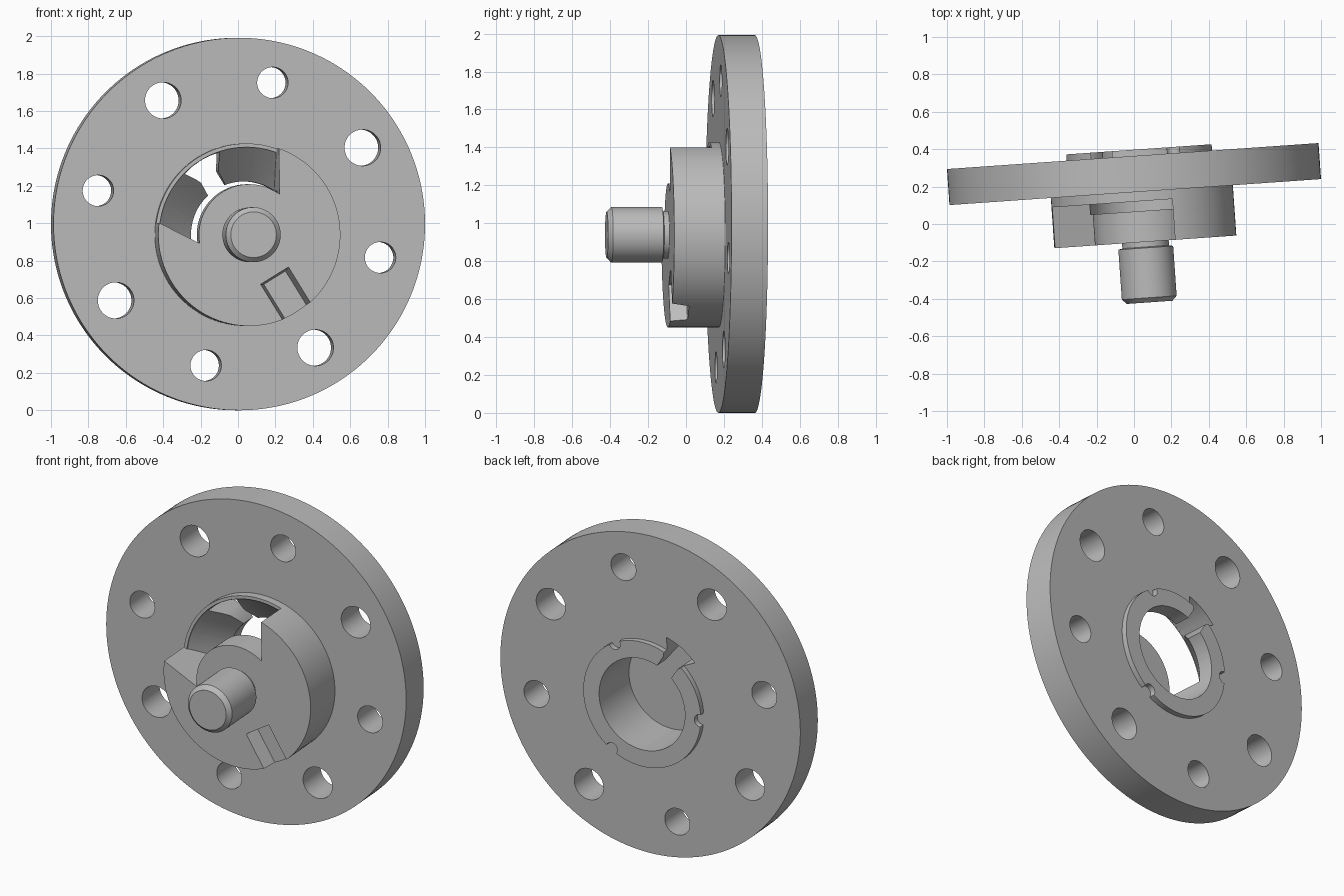
import bpy, bmesh, math
from mathutils import Matrix

if "Cube" in bpy.data.objects:
    bpy.data.objects.remove(bpy.data.objects["Cube"])

# Local frame: x across, z along the slot direction, w = distance towards the front (-y)
HUB_Z = -0.067                       # the hub is eccentric to the flange
PLACE = (Matrix.Translation((0, 0.267, 0.9957))
         @ Matrix.Rotation(math.radians(4.0), 4, 'Z')
         @ Matrix.Rotation(math.radians(-31.7), 4, 'Y'))

steel = bpy.data.materials.new("grey_steel")
steel.diffuse_color = (0.5, 0.5, 0.5, 1)
steel.use_nodes = True
steel.node_tree.nodes["Principled BSDF"].inputs["Base Color"].default_value = steel.diffuse_color


def loft(name, sections):
    """Closed solid through sections of (points, w)."""
    bm = bmesh.new()
    loops = [[bm.verts.new((x, -w, z)) for x, z in pts] for pts, w in sections]
    n = len(loops[0])
    for a, b in zip(loops, loops[1:]):
        for i in range(n):
            j = (i + 1) % n
            bm.faces.new((a[i], a[j], b[j], b[i]))
    bm.faces.new(loops[0])
    bm.faces.new(loops[-1])
    bmesh.ops.recalc_face_normals(bm, faces=bm.faces)
    me = bpy.data.meshes.new(name)
    bm.to_mesh(me)
    bm.free()
    me.materials.append(steel)
    ob = bpy.data.objects.new(name, me)
    bpy.context.collection.objects.link(ob)
    return ob


def lathe(name, profile, cx=0, cz=HUB_Z, n=96):
    """Round solid from (radius, w) pairs."""
    ang = [2 * math.pi * i / n for i in range(n)]
    return loft(name, [([(cx + r * math.cos(a), cz + r * math.sin(a)) for a in ang], w)
                       for r, w in profile])


def prism(name, pts, w0, w1, pts1=None):
    """Prism with points given from the hub centre."""
    move = lambda ps: [(x, z + HUB_Z) for x, z in ps]
    return loft(name, [(move(pts), w0), (move(pts1 or pts), w1)])


def combine(ob, other, op):
    mod = ob.modifiers.new("cut", 'BOOLEAN')
    mod.operation, mod.object, mod.solver = op, other, 'EXACT'
    bpy.context.view_layer.objects.active = ob
    bpy.ops.object.modifier_apply(modifier=mod.name)
    bpy.data.objects.remove(other)


def finish(ob):
    ob.data.transform(PLACE)
    bpy.ops.object.select_all(action='DESELECT')
    ob.select_set(True)
    bpy.context.view_layer.objects.active = ob
    bpy.ops.object.shade_smooth_by_angle(angle=math.radians(30))


# Flange disc with hub in front and a raised ring at the back
body = lathe("flange_and_hub", [(0.9957, -0.0965), (0.9957, 0.0965)], cz=0, n=160)
combine(body, lathe("hub", [(0.488, -0.02), (0.488, 0.366)]), 'UNION')
combine(body, lathe("ring", [(0.39, -0.13), (0.39, 0.02)]), 'UNION')

# Bore from the back, closed by the front plate
combine(body, lathe("bore", [(0.285, -0.3), (0.285, 0.2)]), 'DIFFERENCE')

# Open window in the hub, leaving the round core
wedge = [(-0.19, 0), (0.19, 0), (0.617, 0.7), (-0.617, 0.7)]
window = prism("window", wedge, 0.147, 0.6)
combine(window, lathe("core", [(0.27, 0.1), (0.27, 0.7)]), 'DIFFERENCE')
combine(body, window, 'DIFFERENCE')

# Funnel shaped pocket under the window
funnel = lathe("funnel", [(0.27, -0.045), (0.468, 0.14), (0.468, 0.17)])
combine(funnel, prism("wedge", wedge, -0.3, 0.5), 'INTERSECT')
combine(body, funnel, 'DIFFERENCE')

# Flared slot through flange and ring
slot = [(-0.055, 0.2), (0.055, 0.2), (0.055, 0.36), (0.07, 0.39), (0.11, 0.45),
        (0.055, 0.462), (0, 0.466), (-0.055, 0.462), (-0.11, 0.45), (-0.07, 0.39),
        (-0.055, 0.36)]
combine(body, prism("slot", slot, -0.3, 0.18), 'DIFFERENCE')

# Tapered keyway on the front of the hub
combine(body, prism("keyway",
                    [(-0.068, -0.27), (0.068, -0.27), (0.068, -0.6), (-0.068, -0.6)], 0.276, 0.367,
                    [(-0.088, -0.257), (0.088, -0.257), (0.088, -0.6), (-0.088, -0.6)]),
        'DIFFERENCE')

# Eight bolt holes, alternating large and small
for k in range(8):
    a = math.radians(45 * k)
    r = 0.083 if k % 2 else 0.097
    combine(body, lathe("hole", [(r, -0.3), (r, 0.3)],
                        0.777 * math.cos(a), 0.777 * math.sin(a), 40), 'DIFFERENCE')

# Three small notches in the ring edge
for deg in (30, 150, 270):
    a = math.radians(deg)
    combine(body, lathe("notch", [(0.038, -0.2), (0.038, -0.0965)],
                        0.385 * math.cos(a), HUB_Z + 0.385 * math.sin(a), 24), 'DIFFERENCE')
finish(body)

# Front pin with neck and chamfered tip
pin = lathe("pin", [(0.125, 0.35), (0.125, 0.393), (0.147, 0.398),
                    (0.147, 0.665), (0.122, 0.69)], n=64)
finish(pin)
